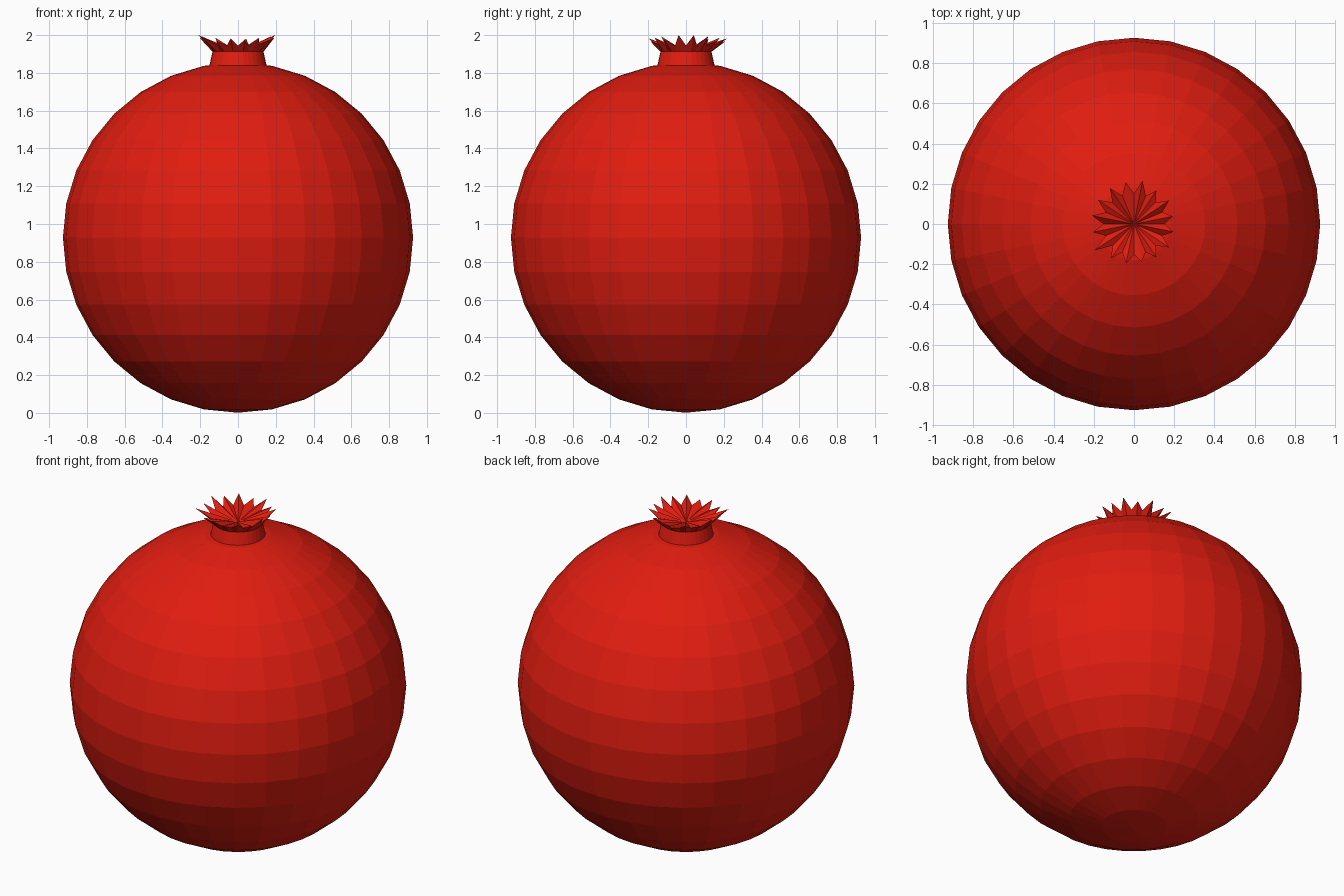
import bpy, bmesh, math

if "Cube" in bpy.data.objects:
    bpy.data.objects.remove(bpy.data.objects["Cube"])

mat = bpy.data.materials.new("red_skin")
mat.diffuse_color = (0.75, 0.012, 0.005, 1)
mat.use_nodes = True
mat.node_tree.nodes["Principled BSDF"].inputs["Base Color"].default_value = mat.diffuse_color

# Round fruit body, low-poly flat faces
bpy.ops.mesh.primitive_uv_sphere_add(segments=32, ring_count=16, radius=0.927, location=(0, 0, 0.928))
body = bpy.context.object
body.name = "fruit_body"
body.data.materials.append(mat)

# Crown: tapered neck flaring into a jagged star with a sunken centre
N = 32
TIP_RADII = [0.197, 0.21, 0.2, 0.22, 0.212, 0.215, 0.215, 0.213,
             0.208, 0.235, 0.205, 0.2, 0.192, 0.2, 0.21, 0.2]
TIP_LIFT = [0.0, 0.01, -0.005, 0.015]
bm = bmesh.new()


def ring(shape):
    verts = []
    for i in range(N):
        a = 2 * math.pi * i / N
        r, z = shape(i, a)
        verts.append(bm.verts.new((r * math.cos(a), r * math.sin(a), z)))
    return verts


def rim(i, a):
    if i % 2 == 0:
        return 0.152, 1.945
    k = i // 2
    return TIP_RADII[k], min(2.0, 1.962 + 0.025 * abs(math.cos(a)) + TIP_LIFT[k % 4])


rings = [ring(lambda i, a: (0.152, 1.835)),
         ring(lambda i, a: (0.135, 1.912)),
         ring(rim)]
centre = bm.verts.new((0, 0, 1.912))
for lo, hi in zip(rings, rings[1:]):
    for i in range(N):
        j = (i + 1) % N
        bm.faces.new((lo[i], lo[j], hi[j], hi[i]))
for i in range(N):
    bm.faces.new((rings[-1][i], rings[-1][(i + 1) % N], centre))
top = max(v.co.z for v in bm.verts)
for v in rings[-1][1::2]:
    v.co.z += 2.0 - top
mesh = bpy.data.meshes.new("crown")
bm.to_mesh(mesh)
bm.free()
mesh.materials.append(mat)
crown = bpy.data.objects.new("crown", mesh)
bpy.context.collection.objects.link(crown)
